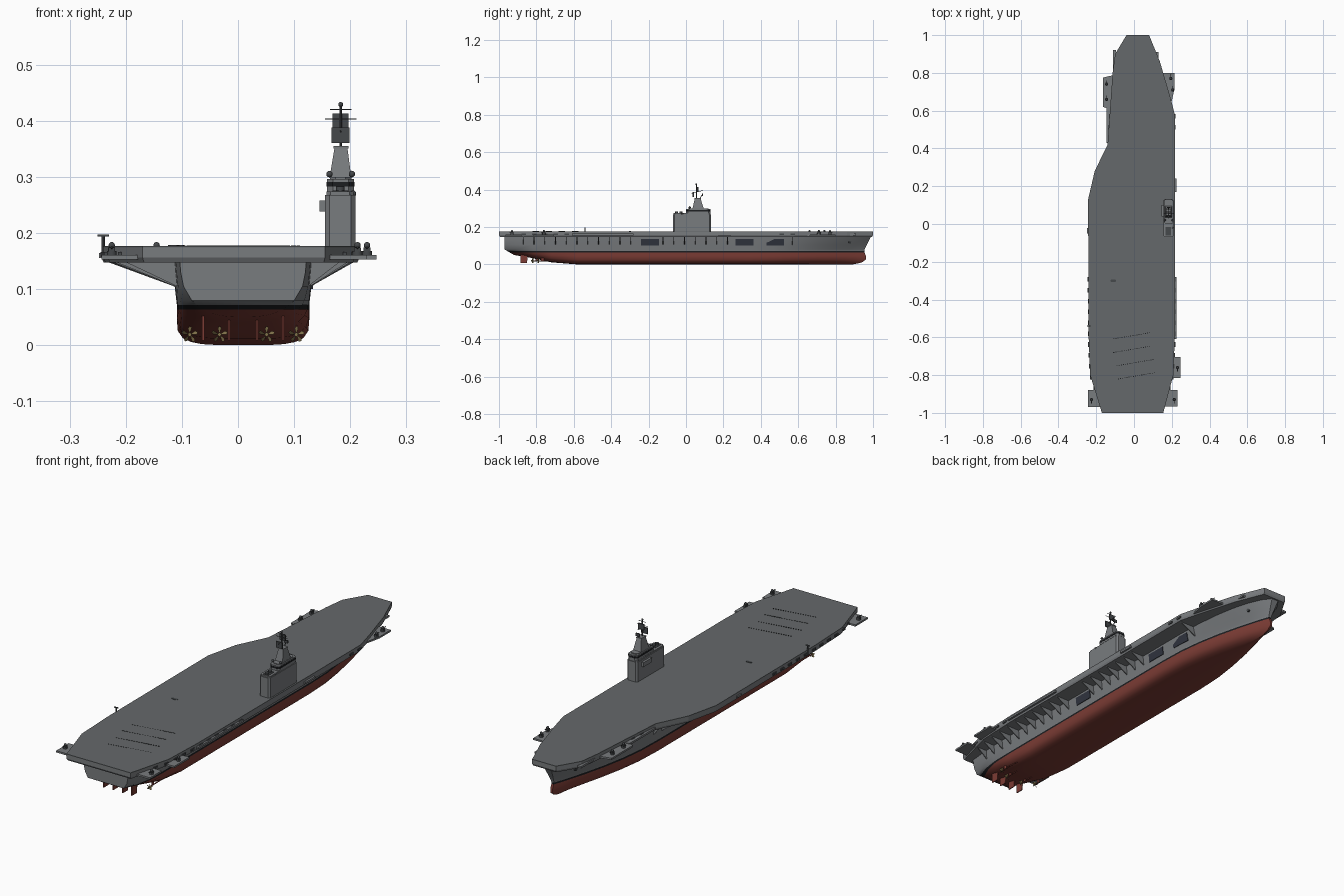
import bpy, bmesh, math
from mathutils import Matrix, Vector

if "Cube" in bpy.data.objects:
    bpy.data.objects.remove(bpy.data.objects["Cube"])

def mat(name, r, g, b):
    m = bpy.data.materials.new(name)
    m.diffuse_color = (r, g, b, 1)
    m.use_nodes = True
    m.node_tree.nodes["Principled BSDF"].inputs["Base Color"].default_value = m.diffuse_color
    return m

GREY = mat("hull grey", .19, .20, .21)
DECK = mat("deck grey", .13, .14, .145)
RED = mat("antifouling red", .20, .045, .035)
BLACK = mat("boot black", .012, .013, .015)
NAVY = mat("door navy", .03, .035, .05)
BRONZE = mat("bronze", .22, .17, .07)
DARK = mat("fitting dark grey", .06, .065, .07)

def finish(bm, name, *mats, smooth=None):
    bmesh.ops.recalc_face_normals(bm, faces=bm.faces)
    me = bpy.data.meshes.new(name)
    bm.to_mesh(me)
    bm.free()
    for m in mats:
        me.materials.append(m)
    ob = bpy.data.objects.new(name, me)
    bpy.context.collection.objects.link(ob)
    if smooth:
        bpy.ops.object.select_all(action='DESELECT')
        ob.select_set(True)
        bpy.context.view_layer.objects.active = ob
        bpy.ops.object.shade_smooth_by_angle(angle=math.radians(smooth))
    return ob

def lerp(table, t):
    for a, b in zip(table, table[1:]):
        if t <= b[0]:
            k = max(0, (t - a[0]) / (b[0] - a[0]))
            return [p + (q - p) * k for p, q in zip(a[1:], b[1:])]
    return list(table[-1][1:])

def loft(bm, low, high):
    """Solid between two equal-length 3D outlines."""
    a = [bm.verts.new(p) for p in low]
    b = [bm.verts.new(p) for p in high]
    bm.faces.new(a)
    bm.faces.new(b)
    for i in range(len(a)):
        j = (i + 1) % len(a)
        bm.faces.new((a[i], a[j], b[j], b[i]))

def prism(bm, outline, z0, z1):
    loft(bm, [(x, y, z0) for x, y in outline], [(x, y, z1) for x, y in outline])

def rect(x0, x1, y0, y1, c=0):
    if not c:
        return [(x0, y0), (x1, y0), (x1, y1), (x0, y1)]
    return [(x0 + c, y0), (x1 - c, y0), (x1, y0 + c), (x1, y1 - c),
            (x1 - c, y1), (x0 + c, y1), (x0, y1 - c), (x0, y0 + c)]

def box(bm, x0, x1, y0, y1, z0, z1):
    prism(bm, rect(x0, x1, y0, y1), z0, z1)

def rod(bm, a, b, r, seg=8):
    a, b = Vector(a), Vector(b)
    rot = (b - a).to_track_quat('Z', 'Y').to_matrix().to_4x4()
    bmesh.ops.create_cone(bm, cap_ends=True, segments=seg, radius1=r, radius2=r,
                          depth=(b - a).length, matrix=Matrix.Translation((a + b) / 2) @ rot)

def ball(bm, p, r):
    bmesh.ops.create_uvsphere(bm, u_segments=10, v_segments=6, radius=r, matrix=Matrix.Translation(p))

# Hull: stations of (position, keel z, waterline half width, top half width, turn z, roundness)
CX = .009
ST = [(-.97, .05, .105, .113, .13, 2.5), (-.9, .04, .113, .12, .11, 2.8), (-.82, .027, .117, .125, .09, 3.2),
      (-.72, .011, .118, .127, .065, 3.6), (-.58, 0, .118, .127, .05, 4), (.35, 0, .118, .127, .05, 4),
      (.48, 0, .114, .127, .052, 3.8), (.6, 0, .101, .124, .054, 3.4), (.72, 0, .08, .113, .056, 3),
      (.82, 0, .057, .096, .058, 2.6), (.9, 0, .036, .074, .06, 2.3), (.96, 0, .019, .048, .06, 2), (1, 0, .006, .018, .06, 2)]
STEM = [(0, .89), (.008, .935), (.02, .958), (.035, .966), (.055, .958), (.066, .953), (.08, .955), (.152, .99)]

def half(s, z):
    zk, w, wt, zb, n = lerp(ST, s)
    f = min(1, max(0, (z - zk) / (zb - zk)))
    return w * (1 - (1 - f) ** n) ** (1 / n) + (wt - w) * min(1, max(0, (z - .072) / .076))

def shift(s, z):
    if s > .4:
        return .4 + (s - .4) * (lerp(STEM, z)[0] - .4) / .6
    if s < -.75:
        end = .97 - max(0, .08 - z) * 1.7
        return -.75 + (s + .75) * (end - .75) / .22
    return s

bm = bmesh.new()
rings = []
for st in ST:
    s, zk = st[0], st[1]
    zs = [zk + (.064 - zk) * f for f in (0, .004, .03, .09, .2, .4, .7, 1)] + [.072, .08, .105, .13, .152]
    side = [(half(s, z), shift(s, z), z) for z in zs]
    pts = [(CX - x, y, z) for x, y, z in side[:0:-1]] + [(CX + x, y, z) for x, y, z in side]
    rings.append([bm.verts.new(p) for p in pts])
N = len(rings[0])
for a, b in zip(rings, rings[1:]):
    for i in range(N - 1):
        bm.faces.new((a[i], a[i + 1], b[i + 1], b[i]))
for r in (rings[0], rings[-1]):
    for i in range(N // 2 - 1):
        bm.faces.new((r[i], r[i + 1], r[N - 2 - i], r[N - 1 - i]))
    bm.faces.new((r[N // 2 - 1], r[N // 2], r[N // 2 + 1]))
for f in bm.faces:
    z = f.calc_center_median().z
    f.material_index = 1 if z < .064 else 2 if z < .072 else 0
finish(bm, "hull", GREY, RED, BLACK, smooth=35)

# Flight deck, edges as (y, x)
PORT = [(-1, -.17), (-.8, -.232), (-.6, -.24), (.13, -.243), (.28, -.208), (.42, -.14), (.8, -.113), (.9, -.1), (1, -.04)]
STBD = [(-1, .155), (-.8, .208), (-.6, .216), (.58, .216), (.68, .19), (.86, .137), (1, .08)]
outline = [(x, y) for y, x in STBD] + [(x, y) for y, x in reversed(PORT)]
bm = bmesh.new()
loft(bm, [(x * .985, y * .995, .147) for x, y in outline], [(x, y, .156) for x, y in outline])
prism(bm, outline, .156, .174)
finish(bm, "deck_edge", GREY)
bm = bmesh.new()
prism(bm, outline, .174, .177)
finish(bm, "flight_deck", DECK)

# Gussets under the overhang, life rafts along the gallery
DOORS = [(-.25, -.135), (.255, .54)]
bm, rafts = bmesh.new(), bmesh.new()
for i in range(26):
    y = -.87 + i * .0575
    for sgn, edge in ((1, STBD), (-1, PORT)):
        ex = lerp(edge, y)[0]
        hx = CX + sgn * (half(y, .105) - .004)
        clear = sgn < 0 or all(not a < y < b for a, b in DOORS)
        if clear and abs(ex - hx) > .035:
            tri = [(hx, .103), (ex - sgn * .006, .15), (hx, .15)]
            loft(bm, [(x, y - .002, z) for x, z in tri], [(x, y + .002, z) for x, z in tri])
        if y < -.25 or y > .5:
            box(rafts, *sorted((ex - sgn * .004, ex + sgn * .004)), y - .01, y + .014, .157, .166)
finish(bm, "overhang_gussets", GREY)
finish(rafts, "life_rafts", DARK)

# Hangar openings on the starboard side and anchors on both bows
bm = bmesh.new()
shapes = [[(a, .1), (b, .1), (b, .137), (a, .137)] for a, b in ((-.24, -.145), (.265, .36))]
shapes.append([(.43, .1), (.525, .1), (.525, .137), (.475, .137), (.43, .115)])
for sh in shapes:
    loft(bm, [(CX + half(y, z) - .003, y, z) for y, z in sh], [(CX + half(y, z) + .003, y, z) for y, z in sh])
finish(bm, "hangar_doors", NAVY)
bm = bmesh.new()
for sgn in (-1, 1):
    x = CX + sgn * half(.894, .12)
    rod(bm, (x - sgn * .004, .875, .12), (x + sgn * .004, .877, .119), .007, 10)
finish(bm, "anchors", DARK)

# Gallery walkways and weapon platforms
bm = bmesh.new()
for r in ((.21, .225, -.61, -.28), (.21, .224, .17, .24), (-.248, -.235, -.05, -.02), (-.146, -.115, .43, .62), (-.112, -.095, .8, .92), (.1, .13, .83, .91)):
    box(bm, *r, .155, .164)
for o in ([(-.165, .62), (-.1, .6), (-.1, .79), (-.165, .775)],
          [(.13, .8), (.215, .8), (.215, .72), (.2, .65), (.16, .66)],
          rect(-.243, -.15, -.97, -.88), rect(.15, .229, -.965, -.88), rect(.19, .247, -.815, -.705)):
    prism(bm, o, .153, .161)
finish(bm, "gallery_platforms", GREY)

# Close-in weapons
bm = bmesh.new()
for x, y in ((-.145, .74), (-.145, .66), (.195, .77), (-.225, -.93), (.213, -.93), (.23, -.76), (.205, .71)):
    rod(bm, (x, y, .16), (x, y, .168), .009, 10)
    box(bm, x - .006, x + .006, y - .008, y + .008, .167, .174)
    ball(bm, (x, y, .178), .006)
    d = .02 if y > 0 else -.02
    rod(bm, (x, y, .172), (x, y + d, .175), .002, 6)
finish(bm, "close_in_weapons", DARK, smooth=40)

# Landing signal mast and deck landing aid
bm = bmesh.new()
rod(bm, (-.24, -.54, .155), (-.24, -.54, .196), .003)
box(bm, -.25, -.23, -.543, -.537, .194, .197)
prism(bm, rect(-.125, -.095, -.306, -.294, .004), .176, .1785)
finish(bm, "landing_aids", DARK)

# Arresting wires as dashed plates
bm = bmesh.new()
for x0, y0 in ((-.11, -.608), (-.11, -.68), (-.092, -.75), (-.085, -.82)):
    for i in range(18):
        x, y = x0 + i * .0112, y0 + i * .0019
        box(bm, x, x + .0055, y - .002, y + .002, .176, .178)
finish(bm, "arresting_wires", BLACK)

# Island: main block, bridge, windows, side booth
bm = bmesh.new()
prism(bm, rect(.155, .209, -.07, .133, .008), .176, .268)
prism(bm, rect(.158, .206, -.067, .13, .007), .268, .274)
prism(bm, rect(.159, .207, .0, .131, .01), .274, .296)
prism(bm, rect(.164, .202, .012, .12, .01), .296, .3)
box(bm, .145, .157, .04, .1, .238, .258)
finish(bm, "island", GREY)
bm = bmesh.new()
prism(bm, rect(.158, .208, -.001, .132, .01), .283, .291)
finish(bm, "bridge_windows", BLACK)
bm = bmesh.new()
for y in (-.05, -.028):
    rod(bm, (.182, y, .272), (.182, y, .283), .008, 10)
box(bm, .168, .196, -.06, -.015, .273, .276)
for x in (.163, .203):
    ball(bm, (x, .02, .305), .006)
ball(bm, (.205, -.02, .27), .006)
finish(bm, "funnel_and_domes", DARK, smooth=40)

# Mast tower with radars
bm = bmesh.new()
loft(bm, [(x, y, .298) for x, y in rect(.163, .202, .035, .095)],
     [(x, y, .352) for x, y in rect(.172, .195, .047, .078)])
box(bm, .17, .197, .045, .08, .351, .355)
finish(bm, "mast_tower", GREY)
bm = bmesh.new()
rod(bm, (.183, .055, .35), (.183, .055, .426), .0025)
rod(bm, (.183, .075, .35), (.183, .085, .372), .002)
ball(bm, (.183, .055, .429), .0045)
for z, w in ((.403, .028), (.42, .019)):
    rod(bm, (.183 - w, .055, z), (.183 + w, .055, z), .0012, 6)
rod(bm, (.183, .03, .38), (.183, .09, .395), .0012, 6)
finish(bm, "mast_poles", DARK)
bm = bmesh.new()
box(bm, .167, .199, .036, .042, .36, .388)
box(bm, .168, .197, .06, .066, .387, .413)
box(bm, .174, .192, .085, .09, .365, .378)
finish(bm, "radar_panels", DARK)

# Rudders, shafts and propellers
bm = bmesh.new()
for x in (-.062, -.016, .034, .08):
    loft(bm, [(x - .002, y, z) for y, z in ((-.885, .008), (-.85, .008), (-.845, .06), (-.885, .06))],
         [(x + .002, y, z) for y, z in ((-.885, .008), (-.85, .008), (-.845, .06), (-.885, .06))])
finish(bm, "rudders", RED)
shafts, props = bmesh.new(), bmesh.new()
for x, y in ((-.086, -.79), (-.033, -.82), (.051, -.82), (.104, -.79)):
    rod(shafts, (x, y, .019), (x, -.6, .019), .0025)
    box(shafts, x - .001, x + .001, y + .015, y + .03, .019, .04)
    rod(props, (x, y - .008, .019), (x, y + .004, .019), .0035)
    for k in range(5):
        a = math.tau * k / 5 + .3
        pts = [(.002, -.2), (.013, -.28), (.015, .05), (.011, .3), (.002, .2)]
        ring = [(x + r * math.cos(a + t), y + .01 * t, .019 + r * math.sin(a + t)) for r, t in pts]
        loft(props, ring, [(px, py + .001, pz) for px, py, pz in ring])
finish(shafts, "propeller_shafts", RED)
finish(props, "propellers", BRONZE)
